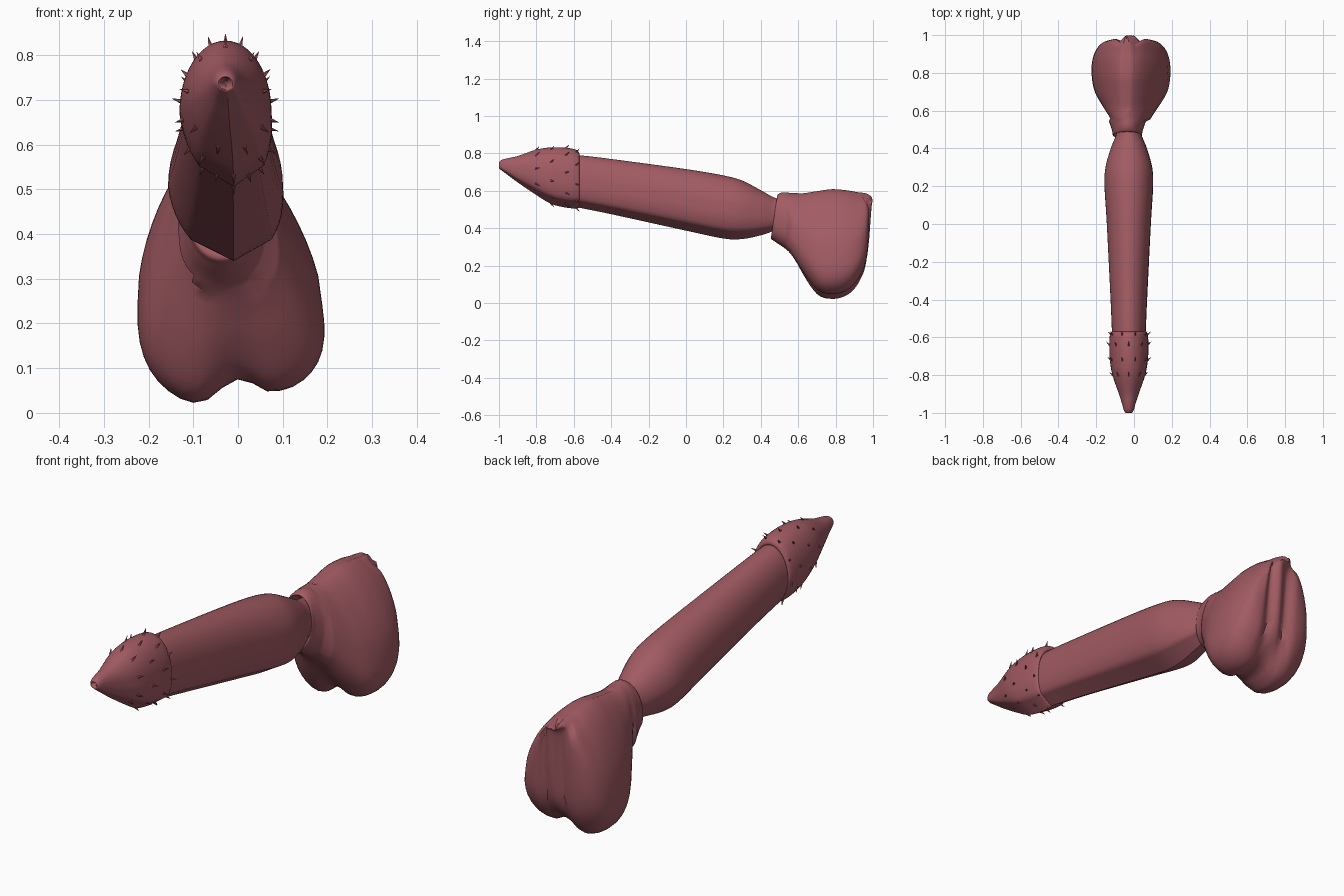
import bpy
import bmesh
from math import sin, cos, pi, exp, radians
from mathutils import Vector

default_cube = bpy.data.objects.get("Cube")
if default_cube:
    bpy.data.objects.remove(default_cube, do_unlink=True)

# One flat colour for the whole model
flesh = bpy.data.materials.new("dusty_rose")
flesh.use_nodes = True
flesh.diffuse_color = (0.36, 0.105, 0.125, 1)
shader = flesh.node_tree.nodes["Principled BSDF"]
shader.inputs["Base Color"].default_value = flesh.diffuse_color
shader.inputs["Roughness"].default_value = 0.6

SIDES = 48
AXIS_X = -0.028


def resample(sections, steps):
    """Smoothly interpolate section parameters along the length."""
    result = []
    last = len(sections) - 1
    for i in range(last):
        before, start = sections[max(i - 1, 0)], sections[i]
        end, after = sections[i + 1], sections[min(i + 2, last)]
        for step in range(steps):
            u = step / steps
            result.append([
                b + u * (c - a) / 2
                + u * u * (a - 2.5 * b + 2 * c - d / 2)
                + u ** 3 * (3 * (b - c) + d - a) / 2
                for a, b, c, d in zip(before, start, end, after)])
    result.append(list(sections[last]))
    return result


def finish(name, bm, angle):
    bmesh.ops.recalc_face_normals(bm, faces=bm.faces)
    mesh = bpy.data.meshes.new(name)
    bm.to_mesh(mesh)
    bm.free()
    mesh.materials.append(flesh)
    obj = bpy.data.objects.new(name, mesh)
    bpy.context.collection.objects.link(obj)
    bpy.ops.object.select_all(action="DESELECT")
    obj.select_set(True)
    bpy.context.view_layer.objects.active = obj
    bpy.ops.object.shade_smooth_by_angle(angle=radians(angle))
    return obj


def loft(name, sections, point, steps=5, angle=40):
    """Skin closed rings, one for each section, and cap the ends."""
    bm = bmesh.new()
    rings = [[bm.verts.new(point(section, 2 * pi * i / SIDES))
              for i in range(SIDES)]
             for section in resample(sections, steps)]
    for ring, following in zip(rings, rings[1:]):
        for i in range(SIDES):
            j = (i + 1) % SIDES
            bm.faces.new((ring[i], ring[j], following[j], following[i]))
    bm.faces.new(rings[0])
    bm.faces.new(rings[-1])
    return finish(name, bm, angle)


def keeled_point(section, t):
    """Oval section whose underside is a shallow V."""
    y, top, bottom, width = section
    x, z = sin(t), cos(t)
    corner = sin(pi / 4)
    if z < -corner:
        z = -1 + (1 - corner) * abs(x) / corner
    keel_shift = 0.018 * max(0, -z) * min(1, width / 0.1)
    return Vector((AXIS_X + width * x + keel_shift, y,
                   (top + bottom) / 2 + z * (top - bottom) / 2))


def sac_point(section, t):
    """Pear section with a cleft between two lower lobes."""
    y, top, bottom, width, taper, cleft = section
    c = cos(t)
    x = width * sin(t) * (1 - taper * (1 + c) / 2)
    low = max(0, -c)
    height = c if c > 0 else -(low ** 0.75)
    z = (top + bottom) / 2 + height * (top - bottom) / 2
    lobes = min(1, cleft / 0.06)
    z += low * cleft * exp(-(x / 0.06) ** 2)
    z += low * lobes * 0.03 * min(1, max(0, x / 0.1))
    # Slanted rim at the neck
    y += 0.15 * (z - 0.46) * min(1, max(0, (0.6 - y) / 0.1))
    # Grooves on either side of the ridge down the back
    if y > 0.85:
        groove = exp(-((abs(x) - 0.045) / 0.025) ** 2)
        y -= 0.025 * groove * min(1, (y - 0.85) / 0.1)
    # Fine seam along the top
    if t == 0 and y > 0.6:
        z -= 0.008
    x -= (0.035 if y < 0.55 else 0.04 * (1 + c) / 2 + 0.001)
    return Vector((x, y, z))


# Shaft: y, top, bottom, half width
loft("shaft", [
    (-0.62, 0.78, 0.53, 0.08),
    (-0.58, 0.79, 0.512, 0.088),
    (-0.4, 0.77, 0.475, 0.096),
    (0, 0.716, 0.387, 0.116),
    (0.2, 0.682, 0.345, 0.128),
    (0.3, 0.655, 0.342, 0.123),
    (0.4, 0.603, 0.362, 0.095),
    (0.47, 0.565, 0.385, 0.068),
    (0.53, 0.55, 0.4, 0.06)], keeled_point)

# Head, running from the inside of the tip opening to the rear rim
head_sections = [
    (-0.95, 0.742, 0.738, 0.003),
    (-0.985, 0.75, 0.732, 0.009),
    (-1, 0.752, 0.722, 0.016),
    (-0.985, 0.765, 0.708, 0.026),
    (-0.95, 0.775, 0.682, 0.036),
    (-0.9, 0.786, 0.645, 0.052),
    (-0.8, 0.82, 0.577, 0.086),
    (-0.72, 0.832, 0.53, 0.1),
    (-0.64, 0.83, 0.51, 0.103),
    (-0.585, 0.818, 0.506, 0.099),
    (-0.57, 0.795, 0.515, 0.089),
    (-0.59, 0.775, 0.53, 0.08)]
loft("head", head_sections, keeled_point)

# Two-lobed sac with a neck: y, top, bottom, half width, taper, cleft
loft("sac", [
    (0.52, 0.55, 0.4, 0.055, 0, 0),
    (0.48, 0.57, 0.37, 0.068, 0, 0),
    (0.472, 0.58, 0.345, 0.077, 0, 0),
    (0.5, 0.592, 0.325, 0.086, 0.1, 0),
    (0.56, 0.588, 0.265, 0.115, 0.2, 0.01),
    (0.62, 0.588, 0.14, 0.175, 0.38, 0.04),
    (0.7, 0.6, 0.025, 0.24, 0.47, 0.07),
    (0.78, 0.611, 0, 0.26, 0.47, 0.075),
    (0.86, 0.605, 0.02, 0.255, 0.45, 0.07),
    (0.92, 0.595, 0.08, 0.23, 0.45, 0.06),
    (0.96, 0.59, 0.17, 0.18, 0.4, 0.04),
    (0.978, 0.582, 0.32, 0.11, 0.3, 0),
    (0.992, 0.57, 0.5, 0.045, 0, 0),
    (0.998, 0.553, 0.545, 0.008, 0, 0)], sac_point, angle=50)

# Small backward-pointing barbs in staggered rows around the head
bm = bmesh.new()
for row, section_index in enumerate((6, 7, 8, 9)):
    section = head_sections[section_index]
    middle = Vector((AXIS_X, section[0], (section[1] + section[2]) / 2))
    for i in range(9):
        root = keeled_point(section, 2 * pi * (i + row / 2) / 9)
        outward = (root - middle).normalized()
        direction = (outward + Vector((0, 0.9, 0))).normalized()
        turn = Vector((0, 0, 1)).rotation_difference(direction)
        cone = bmesh.ops.create_cone(bm, cap_ends=True, segments=6,
                                     radius1=0.006, radius2=0, depth=0.032)
        for v in cone["verts"]:
            v.co = turn @ v.co + root + direction * 0.01
finish("barbs", bm, 40)
